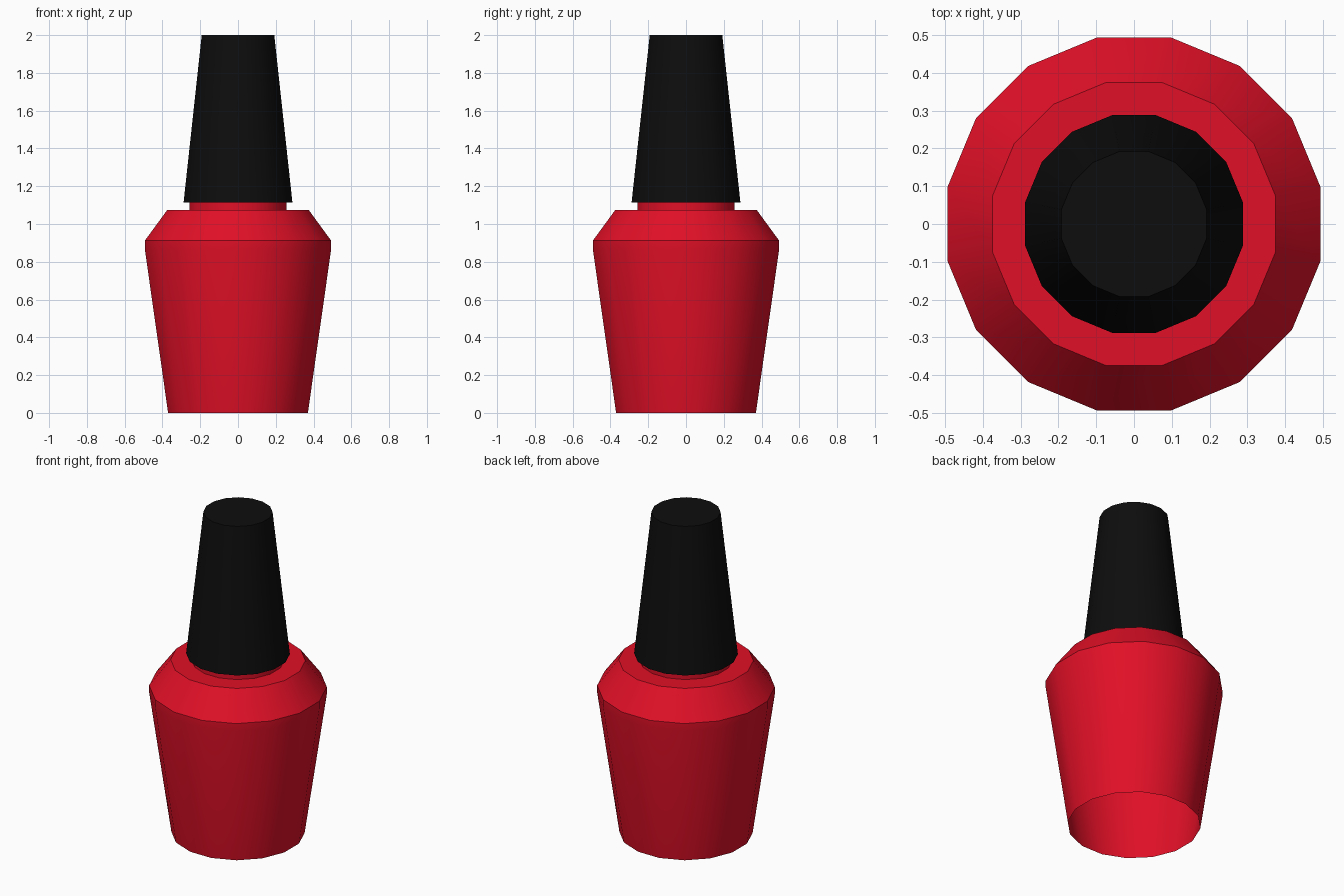
import bpy, bmesh, math

if "Cube" in bpy.data.objects:
    bpy.data.objects.remove(bpy.data.objects["Cube"])

SIDES = 16
FLAT = math.cos(math.pi / SIDES)  # profile gives half widths across flats


def material(name, colour):
    m = bpy.data.materials.new(name)
    m.diffuse_color = (*colour, 1)
    m.use_nodes = True
    m.node_tree.nodes["Principled BSDF"].inputs["Base Color"].default_value = m.diffuse_color
    return m


def lathe(name, profile, mat, cap_top=False):
    """Revolve (half width, z) points, bottom to top, into a 16-sided shell."""
    bm = bmesh.new()
    rings = []
    for w, z in profile:
        r = w / FLAT
        angles = [2 * math.pi * (i + 0.5) / SIDES for i in range(SIDES)]
        rings.append([bm.verts.new((r * math.cos(a), r * math.sin(a), z)) for a in angles])
    for low, high in zip(rings, rings[1:]):
        for i in range(SIDES):
            j = (i + 1) % SIDES
            bm.faces.new((low[i], low[j], high[j], high[i]))
    if cap_top:
        bm.faces.new(rings[-1])
    mesh = bpy.data.meshes.new(name)
    bm.to_mesh(mesh)
    bm.free()
    mesh.materials.append(mat)
    ob = bpy.data.objects.new(name, mesh)
    bpy.context.collection.objects.link(ob)
    bpy.ops.object.select_all(action='DESELECT')
    ob.select_set(True)
    bpy.context.view_layer.objects.active = ob
    bpy.ops.object.shade_smooth_by_angle(angle=math.radians(30))
    return ob


red = material("red lacquer", (0.75, 0.005, 0.02))
black = material("black plastic", (0.004, 0.004, 0.004))

# Bottle: open base, flared body, sloped shoulder, short neck
lathe("bottle", [(0.37, 0), (0.493, 0.865), (0.493, 0.912), (0.374, 1.075),
                 (0.258, 1.075), (0.258, 1.115)], red)

# Tapered cap with an underside rim resting on the neck
lathe("cap", [(0.258, 1.115), (0.288, 1.115), (0.192, 2.0)], black, cap_top=True)
